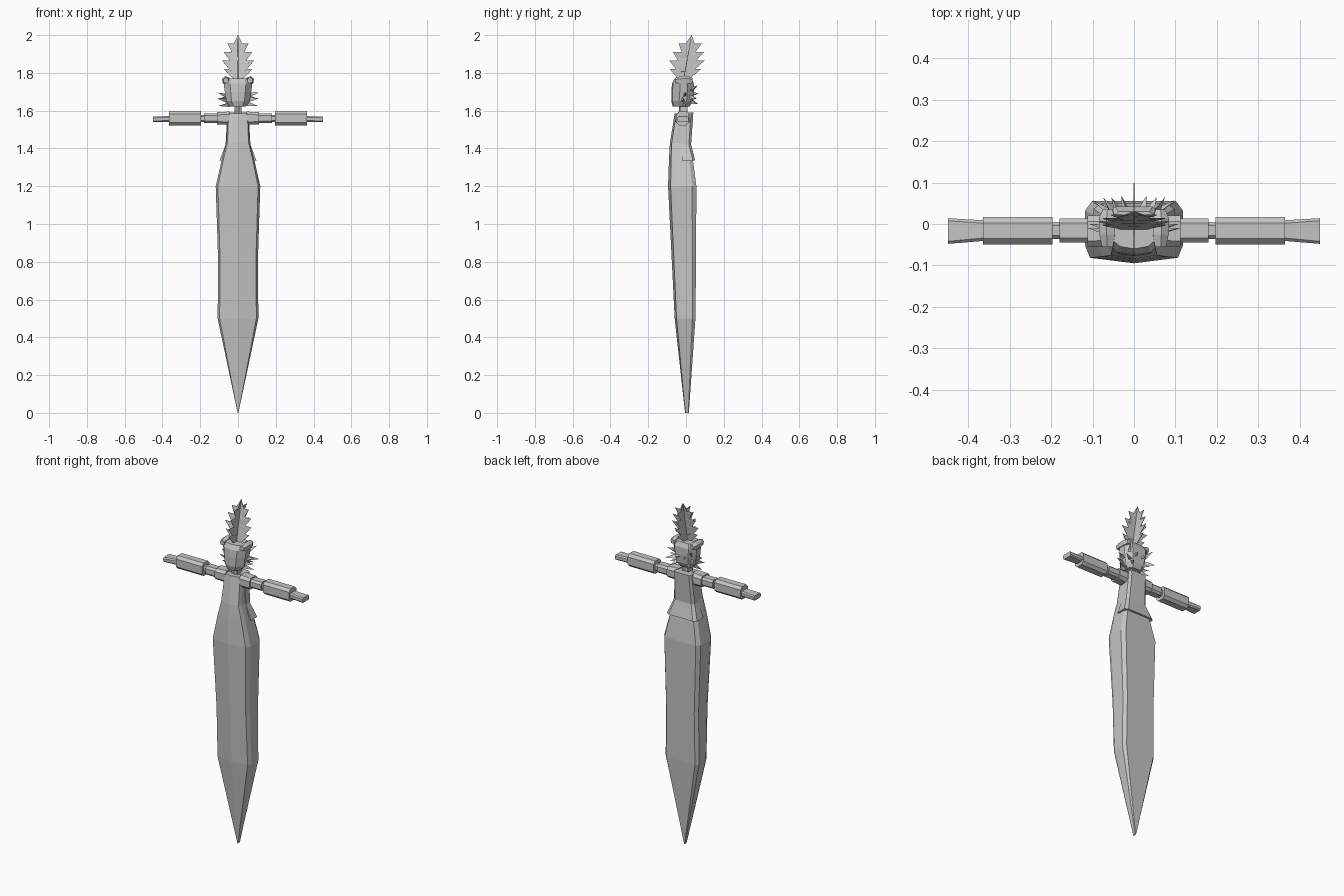
import bpy, bmesh
from mathutils import Vector

if "Cube" in bpy.data.objects:
    bpy.data.objects.remove(bpy.data.objects["Cube"])

grey = bpy.data.materials.new("plain grey")
grey.diffuse_color = (0.56, 0.56, 0.56, 1)
grey.use_nodes = True
grey.node_tree.nodes["Principled BSDF"].inputs["Base Color"].default_value = grey.diffuse_color


def add(name, verts, faces):
    me = bpy.data.meshes.new(name)
    me.from_pydata(verts, [], faces)
    bm = bmesh.new()
    bm.from_mesh(me)
    bmesh.ops.recalc_face_normals(bm, faces=bm.faces)
    bm.to_mesh(me)
    bm.free()
    me.materials.append(grey)
    ob = bpy.data.objects.new(name, me)
    bpy.context.collection.objects.link(ob)
    return ob


def loft(name, rings):
    n = len(rings[0])
    verts = [p for r in rings for p in r]
    faces = [(k * n + i, k * n + (i + 1) % n, (k + 1) * n + (i + 1) % n, (k + 1) * n + i)
             for k in range(len(rings) - 1) for i in range(n)]
    faces += [tuple(range(n)), tuple(range(len(verts) - n, len(verts)))]
    return add(name, verts, faces)


def body_ring(z, w, yf, yb):
    # ridge in front, chamfered corners, flat back
    d = yb - yf
    half = [(w * .9, yf + d * .09), (w, yf + d * .28), (w, yb - d * .15), (w * .86, yb)]
    pts = [(0, yf)] + half + [(-x, y) for x, y in reversed(half)]
    return [(x, y, z) for x, y in pts]


# long pointed gown and slim torso
loft("gown", [body_ring(*r) for r in [
    (0, .002, -.005, .015), (.5, .108, -.06, .05), (.8, .105, -.075, .053),
    (1.2, .118, -.095, .055), (1.345, .085, -.09, .036), (1.43, .062, -.085, .022),
    (1.585, .055, -.06, .038)]])


# jacket flap over the back of the hips
def flap_ring(z, w, yb):
    return [(-w, -.02, z), (-w, yb - .012, z), (-w * .8, yb, z),
            (w * .8, yb, z), (w, yb - .012, z), (w, -.02, z)]


loft("jacket_flap", [flap_ring(1.335, .098, .049), flap_ring(1.42, .066, .027),
                     flap_ring(1.59, .056, .039)])


# arms: chamfered blocks along x
def arm_ring(x, y0, y1, z0, z1):
    c = min(y1 - y0, z1 - z0) * .22
    return [(x, y0 + c, z0), (x, y1 - c, z0), (x, y1, z0 + c), (x, y1, z1 - c),
            (x, y1 - c, z1), (x, y0 + c, z1), (x, y0, z1 - c), (x, y0, z0 + c)]


arm_parts = [
    ("shoulder", (.045, -.055, .02, 1.525, 1.595), (.112, -.055, .02, 1.528, 1.592)),
    ("upper_arm", (.11, -.045, .013, 1.535, 1.585), (.18, -.045, .013, 1.535, 1.585)),
    ("elbow", (.18, -.036, .005, 1.54, 1.578), (.20, -.036, .005, 1.54, 1.578)),
    ("sleeve", (.197, -.05, .017, 1.522, 1.597), (.365, -.05, .017, 1.522, 1.597)),
    ("hand", (.365, -.041, .009, 1.54, 1.572), (.45, -.048, .014, 1.54, 1.568))]
for side, s in (("right", 1), ("left", -1)):
    for name, a, b in arm_parts:
        loft(f"{side}_{name}", [arm_ring(s * r[0], *r[1:]) for r in (a, b)])


# neck and head
def head_ring(z, w, yf, yb):
    m = (yf + yb) / 2
    half = [(w * .55, yf + .006), (w, m - .015), (w, m + .025), (w * .6, yb)]
    return [(x, y, z) for x, y in [(0, yf)] + half + [(-x, y) for x, y in reversed(half)]]


loft("neck", [head_ring(1.57, .02, -.036, .002), head_ring(1.65, .018, -.036, .002)])
loft("head", [head_ring(*r) for r in [
    (1.622, .042, -.07, .02), (1.65, .062, -.078, .035), (1.70, .07, -.078, .042),
    (1.745, .076, -.074, .042), (1.77, .062, -.06, .03)]])


# spikes as slim three-sided cones
def spike(name, base, tip, r):
    b, t = Vector(base), Vector(tip)
    d = (t - b).normalized()
    u = d.cross(Vector((0, 1, .2))).normalized()
    v = d.cross(u)
    ring = [b + u * r, b - u * r * .5 + v * r * .6, b - u * r * .5 - v * r * .6]
    add(name, [tuple(p) for p in ring + [t]], [(0, 1, 2), (0, 1, 3), (1, 2, 3), (2, 0, 3)])


for s in (1, -1):
    for base, tip, r in [
            ((.055, -.01, 1.68), (.108, .0, 1.695), .016),
            ((.05, -.02, 1.655), (.112, -.01, 1.665), .018),
            ((.045, -.01, 1.635), (.105, .0, 1.625), .016),
            ((.05, .025, 1.67), (.10, .058, 1.665), .016),
            ((.05, .025, 1.71), (.075, .065, 1.735), .015),
            ((.035, .025, 1.65), (.055, .065, 1.635), .016),
            ((.02, .03, 1.69), (.03, .068, 1.69), .016)]:
        spike("ruff_spike", (base[0] * s, *base[1:]), (tip[0] * s, *tip[1:]), r)

    # raised brow rolls along both sides of the head
    loft("brow_roll", [[(s * (.062 + dx * k), y, 1.757 + dz * k) for dx, dz in
                        [(-.018, -.014), (.018, -.014), (.022, .012), (.004, .026), (-.016, .018)]]
                       for y, k in ((-.055, .7), (-.025, 1), (.015, 1), (.035, .6))])

# jagged plume made of two crossed leaves, leaning backwards
teeth = [(1.81, .075, 1.795), (1.855, .085, 1.83), (1.9, .075, 1.87), (1.945, .055, 1.91)]


def lean(z):
    return -.012 + .042 * (z - 1.77) / .23


def leaf(name, across_x):
    right = []
    for z, w, zin in teeth:
        right += [(w * .42, zin - .022), (w, z + .01)]
        right += [(w * .6, z - .004)]
    right.append((.022, 1.955))
    outline = [(0, 1.765)] + right + [(0, 2.0)]

    def place(o, z):
        return (o, lean(z), z) if across_x else (0, lean(z) + o * 1.1, z)
    verts, faces = [], []
    for s in (1, -1):
        k = len(verts)
        # middle rib points paired with the jagged edge
        for o, z in outline:
            verts += [place(0, z), place(s * o, z)]
        for i in range(len(outline) - 1):
            a = k + 2 * i
            faces.append((a, a + 1, a + 3, a + 2))
    ob = add(name, verts, faces)
    m = ob.modifiers.new("thickness", 'SOLIDIFY')
    m.thickness, m.offset = .003, 0


leaf("plume_wide_leaf", True)
leaf("plume_side_leaf", False)
